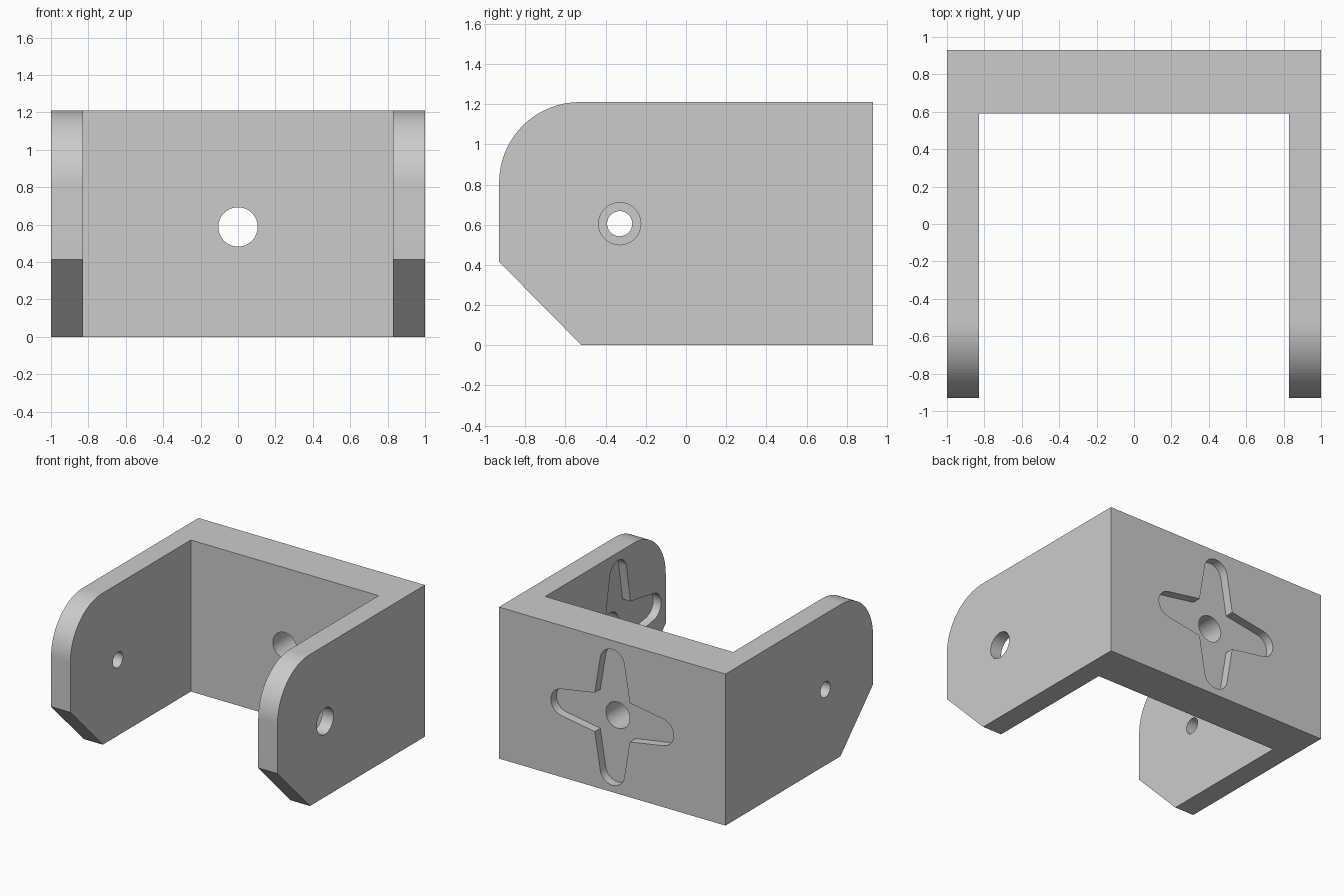
import bpy, bmesh
from math import sin, cos, pi
from mathutils import Vector

cube = bpy.data.objects.get("Cube")
if cube:
    bpy.data.objects.remove(cube, do_unlink=True)

grey = bpy.data.materials.new("plain_grey")
grey.use_nodes = True
grey.diffuse_color = (0.6, 0.6, 0.6, 1)
grey.node_tree.nodes["Principled BSDF"].inputs["Base Color"].default_value = (0.6, 0.6, 0.6, 1)

HEIGHT, DEPTH, WALL = 1.21, 0.93, 0.83   # WALL is the inner face of the side arms
PIVOT = (-0.33, 0.605)                   # y, z of the arm holes
RECESS = 0.07


def prism(name, points, axis, start, end):
    """Extrude a 2D profile along x (profile in y, z) or y (profile in x, z)."""
    bm = bmesh.new()
    place = (lambda u, v, w: (w, u, v)) if axis == "x" else (lambda u, v, w: (u, w, v))
    face = bm.faces.new([bm.verts.new(place(u, v, start)) for u, v in points])
    new = bmesh.ops.extrude_face_region(bm, geom=[face])["geom"]
    bmesh.ops.translate(bm, verts=[g for g in new if isinstance(g, bmesh.types.BMVert)],
                        vec=Vector(place(0, 0, end - start)))
    bmesh.ops.recalc_face_normals(bm, faces=bm.faces)
    mesh = bpy.data.meshes.new(name)
    bm.to_mesh(mesh)
    bm.free()
    mesh.materials.append(grey)
    obj = bpy.data.objects.new(name, mesh)
    bpy.context.collection.objects.link(obj)
    return obj


def arc(centre, radius, a, b, steps):
    return [(centre[0] + radius * cos(a + (b - a) * i / steps),
             centre[1] + radius * sin(a + (b - a) * i / steps)) for i in range(steps + 1)]


def circle(centre, radius):
    return arc(centre, radius, 0, 2 * pi, 48)[:-1]


def cross(centre):
    """Four tapered arms with round tips."""
    points = []
    for k in range(4):
        c, s = cos(k * pi / 2), sin(k * pi / 2)
        arm = [(0.155, -0.155)] + arc((0.435, 0), 0.107, -0.45 * pi, 0.45 * pi, 16)
        points += [(centre[0] + u * c - v * s, centre[1] + u * s + v * c) for u, v in arm]
    return points


def cut(body, cutter):
    cutter.hide_render = True
    mod = body.modifiers.new("cut", "BOOLEAN")
    mod.operation = "DIFFERENCE"
    mod.solver = "EXACT"
    mod.object = cutter
    bpy.context.view_layer.objects.active = body
    bpy.ops.object.modifier_apply(modifier=mod.name)
    bpy.data.objects.remove(cutter, do_unlink=True)


# Bracket body: side profile with rounded upper and chamfered lower front corner
profile = [(DEPTH, 0), (DEPTH, HEIGHT)]
profile += arc((-DEPTH + 0.4, HEIGHT - 0.4), 0.4, pi / 2, pi, 32)
profile += [(-DEPTH, 0.415), (-0.52, 0)]
bracket = prism("bracket", profile, "x", -1, 1)

# Open space between the arms
opening = [(-WALL, -1), (WALL, -1), (WALL, 2), (-WALL, 2)]
cut(bracket, prism("opening", opening, "y", -2, 0.59))

# Horn recesses in the back face and inside the left arm
cut(bracket, prism("back_recess", cross((0, 0.597)), "y", DEPTH - RECESS, DEPTH + 0.1))
cut(bracket, prism("arm_recess", cross(PIVOT), "x", WALL - 0.1, WALL + RECESS))

# Through holes in the back wall and both arms
cut(bracket, prism("back_hole", circle((0, 0.588), 0.105), "y", 0.4, 1.2))
cut(bracket, prism("left_arm_hole", circle(PIVOT, 0.105), "x", 0.7, 1.2))
cut(bracket, prism("right_arm_hole", circle(PIVOT, 0.0625), "x", -1.2, -0.7))

bpy.ops.object.select_all(action="DESELECT")
bracket.select_set(True)
bpy.context.view_layer.objects.active = bracket
bpy.ops.object.shade_smooth_by_angle(angle=pi / 6)
